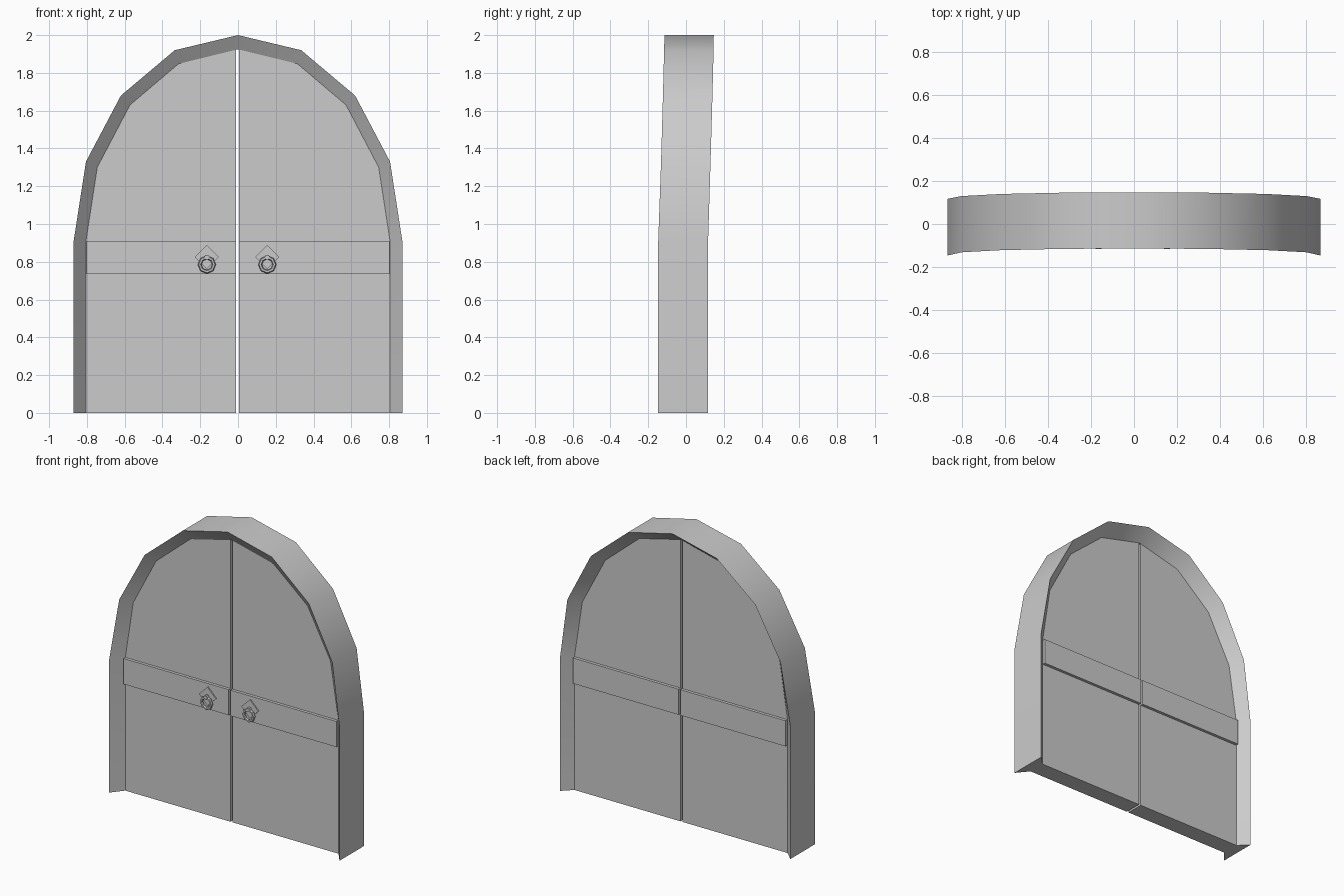
import bpy, bmesh, math

if "Cube" in bpy.data.objects:
    bpy.data.objects.remove(bpy.data.objects["Cube"])

# Right half of the arch from floor to apex: (x, z, front y, back y)
OUTER = [(0.87, 0, -0.147, 0.117), (0.87, 0.91, -0.147, 0.117), (0.805, 1.33, -0.132, 0.13),
         (0.62, 1.68, -0.122, 0.14), (0.335, 1.92, -0.116, 0.146), (0, 2.0, -0.114, 0.147)]
INNER = [(0.805, 0), (0.805, 0.91), (0.745, 1.30), (0.572, 1.63), (0.315, 1.848), (0, 1.925)]
DOOR_FRONT, DOOR_BACK = -0.066, 0.054
GAP = {-1: 0.010, 1: 0.004}      # distance of each leaf from the centre line


def make(name, bm):
    bmesh.ops.recalc_face_normals(bm, faces=bm.faces)
    me = bpy.data.meshes.new(name)
    bm.to_mesh(me)
    bm.free()
    ob = bpy.data.objects.new(name, me)
    bpy.context.collection.objects.link(ob)
    return ob


def prism(name, outline, y0, y1):
    """Extrude an x-z outline from y0 to y1."""
    bm = bmesh.new()
    front = [bm.verts.new((x, y0, z)) for x, z in outline]
    back = [bm.verts.new((x, y1, z)) for x, z in outline]
    bm.faces.new(front)
    bm.faces.new(back)
    n = len(outline)
    for i in range(n):
        j = (i + 1) % n
        bm.faces.new((front[i], front[j], back[j], back[i]))
    return make(name, bm)


def mirrored(points):
    return points + [(-p[0],) + p[1:] for p in reversed(points[:-1])]


def smooth(ob):
    bpy.ops.object.select_all(action='DESELECT')
    ob.select_set(True)
    bpy.context.view_layer.objects.active = ob
    bpy.ops.object.shade_smooth_by_angle(angle=math.radians(35))


# Arched frame with splayed front and back faces
bm = bmesh.new()
rings = []
for (ox, oz, f, b), (ix, iz) in zip(mirrored(OUTER), mirrored(INNER)):
    section = [(ox, f, oz), (ox, b, oz), (ix, DOOR_BACK, iz), (ix, DOOR_FRONT, iz)]
    rings.append([bm.verts.new(p) for p in section])
for r, s in zip(rings, rings[1:]):
    for i in range(4):
        j = (i + 1) % 4
        bm.faces.new((r[i], r[j], s[j], s[i]))
bm.faces.new(rings[0])
bm.faces.new(rings[-1])
smooth(make("arch_frame", bm))

for side, label in ((-1, "left"), (1, "right")):
    g = GAP[side]
    # Door leaf
    top = 1.925 - g * (1.925 - 1.848) / 0.315
    leaf = [(g, 0)] + INNER[:-1] + [(g, top)]
    prism(label + "_door", [(side * x, z) for x, z in leaf], DOOR_FRONT, DOOR_BACK)

    # Cross band, proud of both door faces
    band = [(g, 0.735), (0.803, 0.735), (0.803, 0.91), (g, 0.91)]
    prism(label + "_band", [(side * x, z) for x, z in band], DOOR_FRONT - 0.02, DOOR_BACK + 0.02)

    # Diamond handle plate and its peg
    cx = -0.005 + side * 0.16
    y = DOOR_FRONT - 0.02
    h = 0.064
    prism(label + "_handle_plate", [(cx, 0.825 - h), (cx + h, 0.825), (cx, 0.825 + h), (cx - h, 0.825)],
          y - 0.008, y + 0.005)
    peg = [(cx + 0.014 * math.cos(a * math.pi / 3), 0.825 + 0.014 * math.sin(a * math.pi / 3)) for a in range(6)]
    prism(label + "_handle_peg", peg, y - 0.03, y)

    # Ring pull
    bpy.ops.mesh.primitive_torus_add(major_segments=8, minor_segments=6, major_radius=0.038,
                                     minor_radius=0.010, location=(cx, y - 0.018, 0.785),
                                     rotation=(math.pi / 2, 0, 0))
    bpy.context.object.name = label + "_handle_ring"
    smooth(bpy.context.object)
